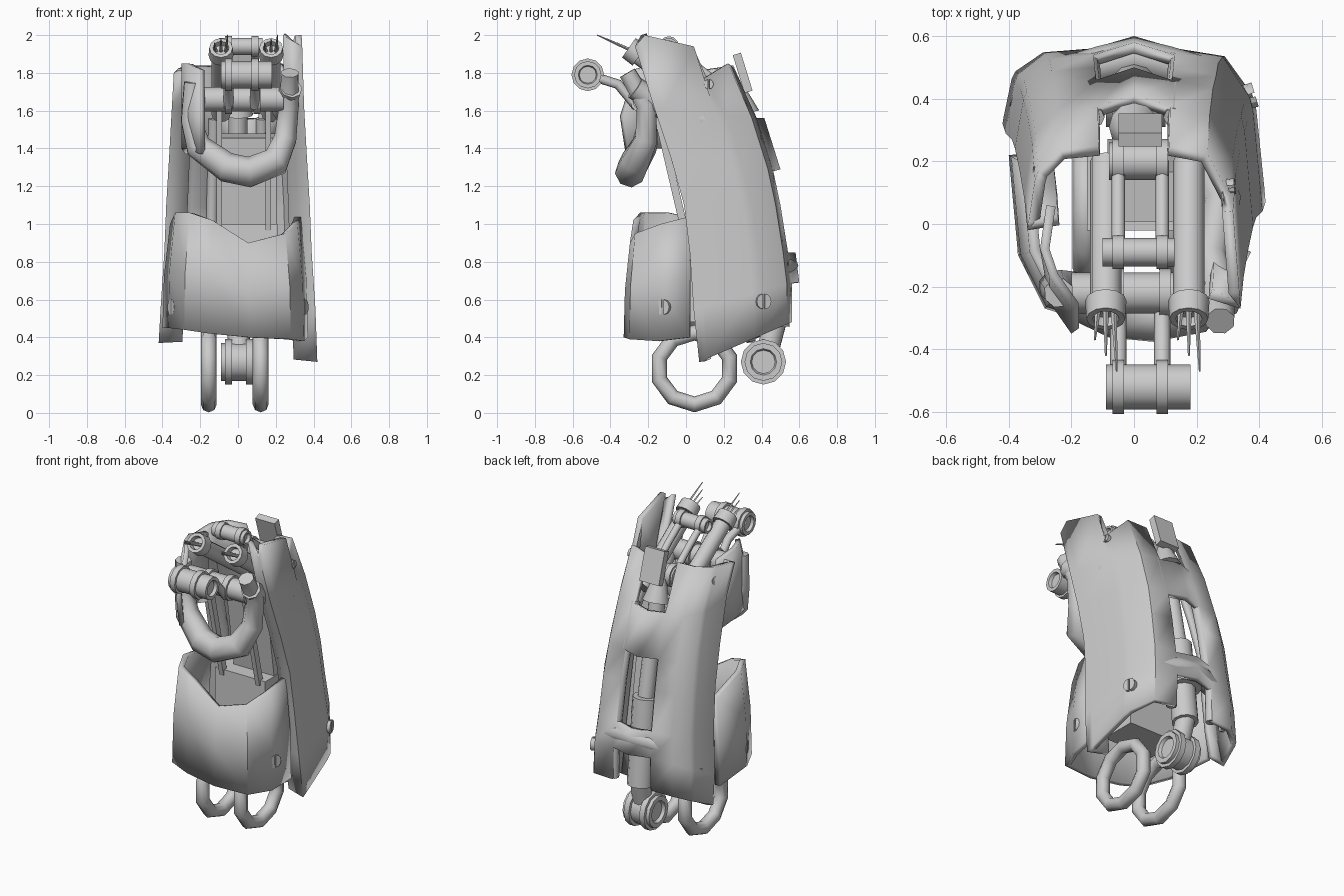
import bpy, bmesh, math
from mathutils import Vector

cube = bpy.data.objects.get("Cube")
if cube:
    bpy.data.objects.remove(cube, do_unlink=True)


def make(name, bm, smooth=40):
    bmesh.ops.recalc_face_normals(bm, faces=bm.faces)
    mesh = bpy.data.meshes.new(name)
    bm.to_mesh(mesh)
    bm.free()
    ob = bpy.data.objects.new(name, mesh)
    bpy.context.collection.objects.link(ob)
    bpy.ops.object.select_all(action='DESELECT')
    bpy.context.view_layer.objects.active = ob
    ob.select_set(True)
    if smooth:
        bpy.ops.object.shade_smooth_by_angle(angle=math.radians(smooth))
    return ob


def sheet(name, rows, thickness, keep=lambda r, c: True):
    """Grid of points turned into a thick plate."""
    bm = bmesh.new()
    vs = [[bm.verts.new(p) for p in row] for row in rows]
    for r in range(len(rows) - 1):
        for c in range(len(rows[0]) - 1):
            if keep(r, c):
                bm.faces.new((vs[r][c], vs[r][c + 1], vs[r + 1][c + 1], vs[r + 1][c]))
    bmesh.ops.delete(bm, geom=[v for v in bm.verts if not v.link_faces], context='VERTS')
    ob = make(name, bm)
    mod = ob.modifiers.new("Thickness", 'SOLIDIFY')
    mod.thickness = thickness
    mod.offset = -1


def rod(name, a, b, r, r2=None, sides=12, bore=0):
    """Straight round part; bore sinks the middle of both ends."""
    a, b = Vector(a), Vector(b)
    bm = bmesh.new()
    bmesh.ops.create_cone(bm, cap_ends=True, segments=sides, radius1=r,
                          radius2=r if r2 is None else r2, depth=(b - a).length)
    if bore:
        caps = [f for f in bm.faces if len(f.verts) == sides]
        bmesh.ops.inset_individual(bm, faces=caps, thickness=r * .3)
        bmesh.ops.inset_individual(bm, faces=caps, thickness=r * .08, depth=-bore)
    ob = make(name, bm)
    ob.location = (a + b) / 2
    ob.rotation_euler = (b - a).to_track_quat('Z', 'Y').to_euler()


def sweep(name, pts, r, cyclic=False, taper=None):
    cu = bpy.data.curves.new(name, 'CURVE')
    cu.dimensions = '3D'
    cu.bevel_depth, cu.bevel_resolution, cu.use_fill_caps = r, 2, True
    sp = cu.splines.new('POLY')
    sp.points.add(len(pts) - 1)
    for i, (p, co) in enumerate(zip(sp.points, pts)):
        p.co = (*co, 1)
        p.radius = taper[i] if taper else 1
    sp.use_cyclic_u = cyclic
    ob = bpy.data.objects.new(name, cu)
    bpy.context.collection.objects.link(ob)
    bpy.ops.object.select_all(action='DESELECT')
    bpy.context.view_layer.objects.active = ob
    ob.select_set(True)
    bpy.ops.object.convert(target='MESH')
    bpy.ops.object.shade_smooth_by_angle(angle=math.radians(50))


def box(name, loc, size, tilt=0):
    bm = bmesh.new()
    bmesh.ops.create_cube(bm, size=1)
    bmesh.ops.scale(bm, verts=bm.verts, vec=size)
    ob = make(name, bm, 0)
    ob.location = loc
    ob.rotation_euler.x = tilt


def screw(name, loc, normal, r):
    """Round head split by a slot."""
    bm = bmesh.new()
    for side in (1, -1):
        arc = [math.pi * (i / 6 - 0.5) for i in range(7)]
        loops = [[bm.verts.new((side * (0.15 * r + 0.85 * r * math.cos(t)), r * math.sin(t), z))
                  for t in arc] for z in (-r, 0.3 * r)]
        bm.faces.new(loops[0])
        bm.faces.new(loops[1])
        for i in range(7):
            j = (i + 1) % 7
            bm.faces.new((loops[0][i], loops[0][j], loops[1][j], loops[1][i]))
    ob = make(name, bm, 30)
    ob.location = loc
    ob.rotation_euler = Vector(normal).to_track_quat('Z', 'Y').to_euler()


# Outer shell: two curved side plates joined by two bridges over the open back
LEVELS = [(.27, .48, .07, .56, .42), (.55, .69, .04, .56, .41), (.85, .85, .02, .54, .39),
          (1.1, 1.1, -.01, .5, .38), (1.35, 1.29, -.08, .46, .365),
          (1.62, 1.56, -.17, .375, .35), (1.93, 1.84, -.27, .25, .34)]
COLUMNS = [(.06, .7), (0, 1), (.1, .99), (.6, .93), (.7, .9), (.95, .69), (1, .33)]
LEFT_TOP = [2.0, 1.94, 2.0, 1.94, 1.77, 1.85, 1.83]


def half_level(i, side):
    zf, zb, yf, yb, width = LEVELS[i]
    if side < 0:
        yf += .25
        zf = min(zf + .1 * (i == 0), 1.8)
    pts = []
    for k, (s, w) in enumerate(COLUMNS):
        z = zf + (zb - zf) * s
        if i == len(LEVELS) - 1 and side > 0:
            z = LEFT_TOP[k]
        pts.append((side * width * w, yf + (yb - yf) * s, z))
    return pts


rows = []
for i, (zf, zb, yf, yb, width) in enumerate(LEVELS):
    bump = .04 if i in (1, 2, 4, 5) else 0
    rows.append(half_level(i, 1) + [(0, yb + bump, zb)] + half_level(i, -1)[::-1])
n = len(COLUMNS)
sheet("outer_shell", rows, .035, lambda r, c: c not in (n - 1, n) or r in (1, 4))

# Rounded rails beside the back opening, and the rounded lower bridge
for side in (1, -1):
    sweep("back_rail", [(side * .36 * lv[4], lv[3] - .035, lv[1]) for lv in LEVELS[:-1]], .032)
sweep("lower_bridge", [(-.2, .48, .75), (-.1, .51, .77), (0, .535, .78),
                       (.1, .51, .77), (.2, .48, .75)], .06)

# Front cuff: x, y, bottom height, top height for each column
CUFF = [(-.4, .22, .45, 1.0), (-.37, -.1, .45, 1.06), (-.285, -.27, .44, 1.06), (-.15, -.31, .42, 1.02),
        (.06, -.33, .4, .9), (.28, -.3, .39, .95), (.35, -.15, .38, 1.0), (.37, .02, .4, 1.04)]
sheet("front_cuff", [[(x * w, y * w, a + (b - a) * t) for x, y, a, b in CUFF]
                     for t, w in ((0, 1), (.5, .98), (1, .9))][::-1], .035)

# Inner frame
box("core_block", (.06, .14, 1.12), (.29, .16, .7), .15)
box("core_mount", (.03, .1, .74), (.36, .24, .52))
sweep("front_yoke", [(-.24, -.22, 1.75), (-.25, -.2, 1.55), (-.21, -.22, 1.41), (-.06, -.285, 1.3),
                     (.06, -.295, 1.275), (.2, -.27, 1.33), (.25, -.21, 1.45), (.27, -.21, 1.63),
                     (.275, -.31, 1.8)], .08, taper=[.6, .7, .9, 1, 1.02, 1, .8, .7, .6])
# Small armour plate in front of the right shell
sheet("yoke_plate", [[(-.28, .06, zt - .03), (-.3, -.08, zt), (-.27, y + .1, zt), (-.2, y, zt - .03)]
                     for zt, y in ((1.4, -.32), (1.6, -.35), (1.85, -.27))], .03)
sweep("left_inner_rib", [(.28, -.27, 1.72), (.24, -.1, 1.6), (.28, .08, 1.55), (.2, .28, 1.48)], .062)

# Rear piston
rod("piston_sleeve", (0, .47, .45), (0, .41, 1.0), .08)
rod("piston_collar", (0, .47, .68), (0, .46, .75), .1)
rod("piston_rod", (0, .41, 1.0), (0, .28, 1.66), .05)
rod("piston_bulb", (0, .31, 1.58), (0, .27, 1.72), .08, .04)
box("rear_tab", (.02, .3, 1.8), (.14, .045, .21), .3)
rod("piston_foot", (0, .47, .47), (.01, .42, .28), .06)


# Cylindrical pivots with raised side discs
def pivot(name, y, z, x0, x1, r, discs):
    rod(name, (x0, y, z), (x1, y, z), r, bore=.02)
    for x in discs:
        rod(name + "_disc", (x - .018, y, z), (x + .018, y, z), r * 1.2)


pivot("foot_pivot", .41, .27, -.09, .1, .1, (-.05, .06))
pivot("front_pivot", -.52, 1.79, -.09, .18, .072, (-.05, .09))
pivot("top_pivot", -.09, 1.94, -.1, .13, .045, (-.05, .09))
pivot("back_pivot", .2, 1.72, -.08, .1, .06, (-.05, .09))
pivot("middle_pivot", -.22, 1.66, -.2, .24, .065, (-.05, .1))

# Paired links, tubes and rings
for x in (-.05, .09):
    sweep("front_link", [(x, -.52, 1.79), (x, -.36, 1.74), (x, -.26, 1.62)], .026)
    sweep("top_link", [(x, -.09, 1.94), (x, .05, 1.84), (x, .2, 1.72)], .022)
for x in (-.1, .16):
    box("long_bar", (x, -.085, 1.3), (.03, .04, .68), .23)
for x in (-.09, .175):
    rod("cable_tube", (x, .2, 1.58), (x, -.26, 1.9), .05)
    mouth = Vector((x, -.27, 1.91))
    aim = Vector((0, -.82, .57))
    rod("tube_collar", mouth - aim * .03, mouth + aim * .04, .066, .062, bore=.03)
    for k in (-1, 0, 1):
        rod("cable_strand", mouth + Vector((k * .025, 0, 0)),
            mouth + Vector((k * .035, -.15 - .05 * k, .07 + .02 * k)), .01, .003, 4)
for x in (-.155, .12):
    sweep("bottom_ring", [(x, .045 + .195 * math.cos(t), .235 + .19 * math.sin(t))
                          for t in [math.tau * (i + .5) / 10 for i in range(10)]], .042, True)

# Slotted screws
for side in (1, -1):
    screw("lower_screw", (side * .375, .41, .59), (side, .3, 0), .04)
    screw("upper_screw", (side * .315, .12 if side > 0 else .16, 1.74), (side, .1, .1), .025)
    screw("cuff_screw", (side * .345, -.12, .56), (side, -.5, 0), .04)
